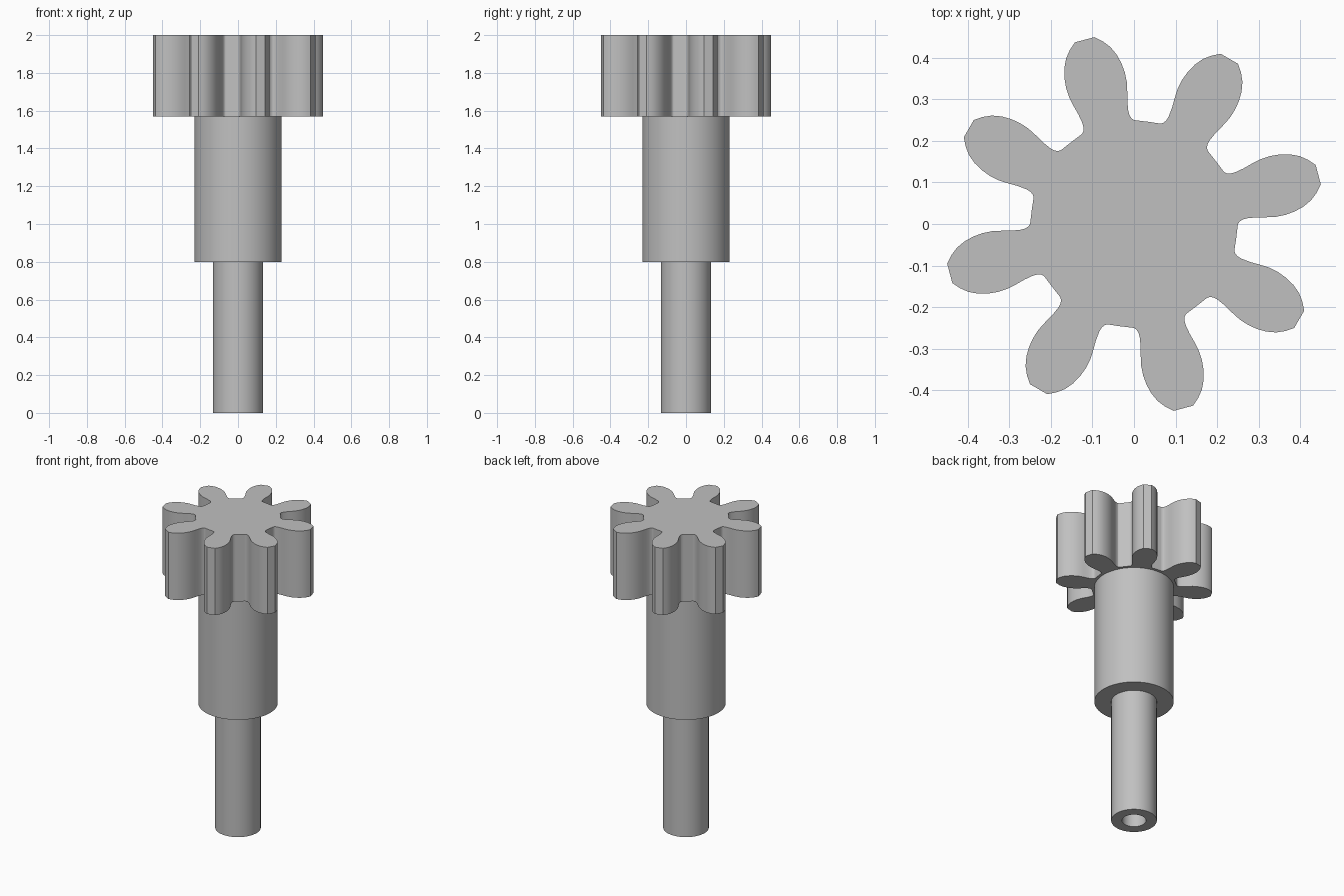
import bpy
import bmesh
from math import radians, cos, sin, pi

if "Cube" in bpy.data.objects:
    bpy.data.objects.remove(bpy.data.objects["Cube"], do_unlink=True)

# One plain grey for everything
GREY = (0.53, 0.53, 0.53, 1)
grey = bpy.data.materials.new("grey metal")
grey.use_nodes = True
grey.diffuse_color = GREY
grey.node_tree.nodes["Principled BSDF"].inputs["Base Color"].default_value = GREY


def finish(name, bm):
    bmesh.ops.remove_doubles(bm, verts=bm.verts, dist=1e-5)
    bmesh.ops.recalc_face_normals(bm, faces=bm.faces)
    mesh = bpy.data.meshes.new(name)
    bm.to_mesh(mesh)
    bm.free()
    mesh.materials.append(grey)
    obj = bpy.data.objects.new(name, mesh)
    bpy.context.collection.objects.link(obj)
    bpy.ops.object.select_all(action="DESELECT")
    obj.select_set(True)
    bpy.context.view_layer.objects.active = obj
    bpy.ops.object.shade_smooth_by_angle(angle=radians(25))
    return obj


def lathe(name, profile, steps=64):
    """Spin a (radius, height) profile around the z axis."""
    bm = bmesh.new()
    verts = [bm.verts.new((r, 0, z)) for r, z in profile]
    edges = [bm.edges.new(pair) for pair in zip(verts, verts[1:])]
    bmesh.ops.spin(bm, geom=verts + edges, cent=(0, 0, 0), axis=(0, 0, 1),
                   angle=2 * pi, steps=steps, use_merge=True)
    return finish(name, bm)


# Stepped shaft with a blind bore in its lower end
GEAR_BASE, TOP = 1.57, 2.0
lathe("stepped_shaft", [
    (0, 0.8), (0.07, 0.8), (0.07, 0), (0.133, 0),
    (0.133, 0.8), (0.231, 0.8), (0.231, GEAR_BASE + 0.01), (0, GEAR_BASE + 0.01),
])

# Pinion gear: half a tooth as (degrees from tooth axis, radius), mirrored and repeated
TEETH, AXIS = 8, 15
half = [(3, 0.459), (5.2, 0.446), (7.3, 0.43), (9.1, 0.41), (10.5, 0.388), (11.5, 0.366),
        (12.1, 0.342), (12.1, 0.318), (11.9, 0.295), (12.1, 0.272),
        (12.6, 0.262), (13.6, 0.254), (15, 0.25), (16.5, 0.249)]
tooth = [(-a, r) for a, r in reversed(half)] + half + [(22.5, 0.248)]

bm = bmesh.new()
outline = []
for i in range(TEETH):
    for a, r in tooth:
        t = radians(AXIS + a + i * 360 / TEETH)
        outline.append(bm.verts.new((r * cos(t), r * sin(t), GEAR_BASE)))
bottom = bm.faces.new(outline)
raised = bmesh.ops.extrude_face_region(bm, geom=[bottom], use_keep_orig=True)
top_verts = [g for g in raised["geom"] if isinstance(g, bmesh.types.BMVert)]
bmesh.ops.translate(bm, verts=top_verts, vec=(0, 0, TOP - GEAR_BASE))
finish("pinion_gear", bm)
